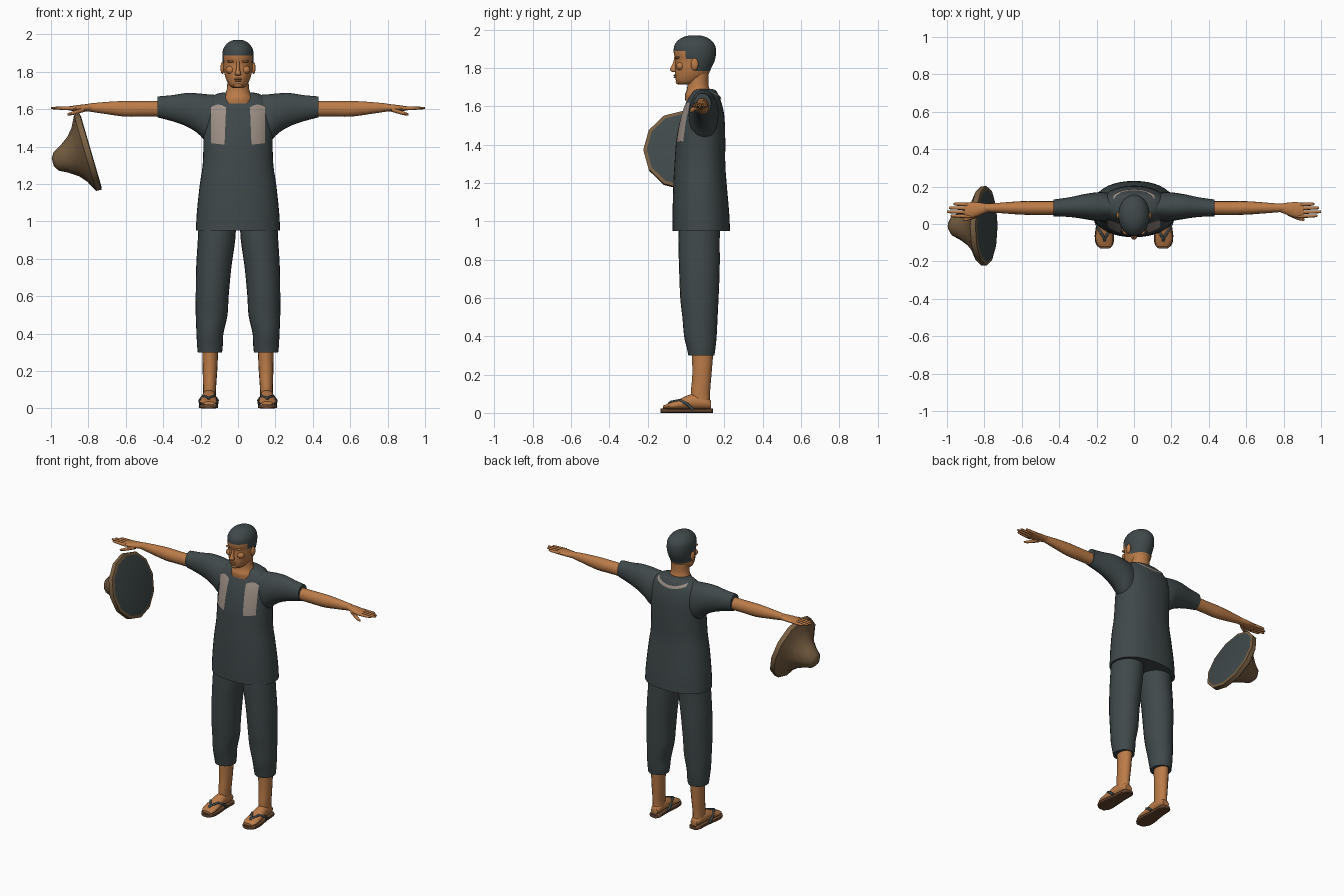
import bpy, bmesh, math
from mathutils import Vector
from mathutils.bvhtree import BVHTree

cube = bpy.data.objects.get("Cube")
if cube:
    bpy.data.objects.remove(cube)


def material(name, color):
    m = bpy.data.materials.new(name)
    m.use_nodes = True
    m.diffuse_color = (*color, 1)
    m.node_tree.nodes["Principled BSDF"].inputs["Base Color"].default_value = (*color, 1)
    return m


SLATE = material("slate_cloth", (0.05, 0.066, 0.068))
SKIN = material("warm_skin", (0.5, 0.2, 0.065))
PATCH = material("grey_patch", (0.34, 0.28, 0.24))
STRAW = material("brown_straw", (0.19, 0.115, 0.055))
LEATHER = material("sandal_leather", (0.13, 0.06, 0.028))


def finish(name, bm, mats, rule=None, angle=50):
    bmesh.ops.recalc_face_normals(bm, faces=bm.faces)
    mesh = bpy.data.meshes.new(name)
    for f in bm.faces:
        f.smooth = True
        if rule:
            f.material_index = rule(f.calc_center_median())
    bm.to_mesh(mesh)
    bm.free()
    for m in mats:
        mesh.materials.append(m)
    mesh.set_sharp_from_angle(angle=math.radians(angle))
    ob = bpy.data.objects.new(name, mesh)
    bpy.context.scene.collection.objects.link(ob)
    return ob


def resample(rings, steps):
    """Smooth interpolation through the given rings."""
    out = []
    last = len(rings) - 1
    for i in range(last):
        p0, p1, p2, p3 = (rings[min(max(k, 0), last)] for k in range(i - 1, i + 3))
        for s in range(steps):
            t = s / steps
            out.append([b + 0.5 * t * (c - a + t * (2*a - 5*b + 4*c - d + t * (3*(b - c) + d - a)))
                        for a, b, c, d in zip(p0, p1, p2, p3)])
    return out + [rings[-1]]


def loft(name, axis, rings, mats, n=24, steps=3, power=1.0, side=1, rule=None):
    """Rings are (position on axis, centre u, centre v, radius u, radius v)."""
    bm = bmesh.new()
    loops = []
    for a, cu, cv, ru, rv in resample(rings, steps):
        loop = []
        for k in range(n):
            c, s = math.cos(math.tau * k / n), math.sin(math.tau * k / n)
            u = cu + ru * math.copysign(abs(c) ** power, c)
            v = cv + rv * math.copysign(abs(s) ** power, s)
            x, y, z = {"X": (a, u, v), "Y": (u, a, v), "Z": (u, v, a)}[axis]
            loop.append(bm.verts.new((x * side, y, z)))
        loops.append(loop)
    for lo, hi in zip(loops, loops[1:]):
        for k in range(n):
            bm.faces.new((lo[k], lo[(k + 1) % n], hi[(k + 1) % n], hi[k]))
    bm.faces.new(loops[0])
    bm.faces.new(loops[-1])
    return finish(name, bm, mats, rule)


def upright(rings):
    """Turn (z, front, back, half width) into rings for a z loft."""
    return [(z, 0, (f + b) / 2, w, (b - f) / 2) for z, f, b, w in rings]


def ball(name, centre, size, mat):
    bm = bmesh.new()
    bmesh.ops.create_uvsphere(bm, u_segments=16, v_segments=10, radius=1)
    bmesh.ops.scale(bm, vec=size, verts=bm.verts)
    bmesh.ops.translate(bm, vec=centre, verts=bm.verts)
    return finish(name, bm, [mat])


def strap(name, points):
    cu = bpy.data.curves.new(name, "CURVE")
    cu.dimensions = "3D"
    cu.bevel_depth = 0.008
    cu.bevel_resolution = 2
    cu.use_fill_caps = True
    sp = cu.splines.new("POLY")
    sp.points.add(len(points) - 1)
    for p, co in zip(sp.points, points):
        p.co = (*co, 1)
    cu.materials.append(SLATE)
    bpy.context.scene.collection.objects.link(bpy.data.objects.new(name, cu))


# Shirt body
torso = loft("shirt_body", "Z", upright([
    (0.95, -.07, .23, .225), (1.05, -.07, .225, .22), (1.2, -.066, .212, .204),
    (1.3, -.06, .205, .189), (1.43, -.05, .205, .185), (1.55, -.025, .2, .188),
    (1.62, 0, .185, .178), (1.66, .02, .17, .15), (1.683, .035, .155, .11),
    (1.69, .05, .14, .07)]), [SLATE], n=40, power=.9)
shirt = [torso]

for side, tag in ((1, "left"), (-1, "right")):
    # Sleeve, arm and hand
    shirt.append(loft(tag + "_sleeve", "X", [
        (.43, .086, 1.612, .045, .056), (.35, .09, 1.605, .052, .07),
        (.28, .093, 1.598, .064, .088), (.22, .093, 1.58, .074, .105),
        (.17, .092, 1.555, .078, .125), (.1, .09, 1.545, .07, .13)], [SLATE], side=side))
    loft(tag + "_arm", "X", [
        (.36, .086, 1.602, .036, .042), (.5, .085, 1.602, .037, .041),
        (.6, .086, 1.602, .036, .042), (.7, .086, 1.606, .029, .033),
        (.8, .086, 1.609, .021, .021)], [SKIN], side=side, n=16)
    loft(tag + "_palm", "X", [
        (.78, .086, 1.609, .022, .021), (.83, .08, 1.607, .035, .018),
        (.87, .075, 1.605, .042, .015), (.905, .074, 1.604, .038, .011)],
        [SKIN], side=side, n=16)
    for i, tip in enumerate((.965, .99, 1.0, .98)):
        y = .104 - .021 * i
        loft(f"{tag}_finger_{i + 1}", "X", [
            (.88, y, 1.605, .01, .011), (.94, y + .002, 1.605, .009, .009),
            (tip - .006, y + .003, 1.606, .007, .006), (tip, y + .003, 1.606, .003, .003)],
            [SKIN], side=side, n=8)
    loft(tag + "_thumb", "X", [
        (.82, .06, 1.6, .014, .014), (.87, .036, 1.583, .012, .011),
        (.9, .026, 1.574, .009, .008), (.912, .024, 1.572, .004, .004)],
        [SKIN], side=side, n=8)

    # Trouser leg, shin, foot and sandal
    loft(tag + "_trouser_leg", "Z", [
        (.3, .15, .08, .065, .068), (.34, .15, .079, .069, .075), (.4, .15, .075, .072, .085),
        (.5, .141, .073, .085, .092), (.6, .138, .07, .088, .1), (.75, .13, .07, .094, .106),
        (.9, .115, .068, .1, .108), (1.0, .11, .07, .1, .108)], [SLATE], side=side)
    loft(tag + "_shin", "Z", [
        (.05, .152, .08, .034, .045), (.1, .152, .075, .034, .05), (.2, .15, .083, .039, .05),
        (.33, .148, .087, .043, .057)], [SKIN], side=side, n=16)
    loft(tag + "_foot", "Y", [
        (.13, .15, .042, .024, .022), (.1, .152, .052, .034, .034), (.03, .155, .058, .038, .04),
        (-.04, .158, .043, .045, .026), (-.09, .158, .034, .046, .016),
        (-.12, .155, .028, .032, .009)], [SKIN], side=side, n=16)
    loft(tag + "_sandal_sole", "Y", [
        (.14, .15, .011, .022, .011), (.12, .151, .011, .038, .011), (.04, .154, .011, .041, .011),
        (-.06, .158, .011, .052, .011), (-.11, .157, .011, .045, .011),
        (-.132, .155, .011, .022, .011)], [LEATHER], side=side, n=16, power=.4)
    for e in (-1, 1):
        x = .157
        strap(tag + ("_outer" if e > 0 else "_inner") + "_sandal_strap", [
            (side * x, -.09, .046), (side * x, -.078, .056), (side * (x + e * .03), -.03, .066),
            (side * (x + e * .047), .01, .043), (side * (x + e * .043), .035, .018)])

    # Ear and brow
    ball(tag + "_ear", (side * .083, .045, 1.82), (.011, .02, .032), SKIN)
    ball(tag + "_brow", (side * .034, -.044, 1.855), (.026, .014, .007), SKIN)
    ball(tag + "_cheek", (side * .04, -.03, 1.81), (.026, .022, .022), SKIN)


# Cloth patches laid on the shirt surface
trees = []
for ob in shirt:
    trees.append(BVHTree.FromPolygons([v.co for v in ob.data.vertices],
                                      [p.vertices[:] for p in ob.data.polygons]))


def patch(name, facing, place, nu, nv):
    """Thin sheet projected along y; place(u, v) gives x and z."""
    bm = bmesh.new()
    grid = []
    for i in range(nu + 1):
        row = []
        for j in range(nv + 1):
            x, z = place(i / nu, j / nv)
            hits = [t.ray_cast(Vector((x, facing, z)), Vector((0, -facing, 0)))[0] for t in trees]
            ys = [h.y * facing for h in hits if h]
            row.append(bm.verts.new((x, facing * (max(ys, default=0) + .005), z)))
        grid.append(row)
    for a, b in zip(grid, grid[1:]):
        for j in range(nv):
            bm.faces.new((a[j], a[j + 1], b[j + 1], b[j]))
    finish(name, bm, [PATCH])


for s, tag in ((1, "left"), (-1, "right")):
    patch(tag + "_chest_patch", -1, lambda u, v: (
        s * (.072 + .073 * u - .008 * v * (1 - u)),
        1.41 + .2 * v + .015 * v * math.sin(math.pi * u) + .008 * (1 - v) * u), 6, 14)
patch("back_collar_patch", 1, lambda u, v: (
    .22 * (u - .5), 1.632 + .018 * v + .028 * (2 * u - 1) ** 2), 16, 3)


# Neck and head, with cropped hair coloured by hairline
loft("neck", "Z", upright([
    (1.63, -.004, .13, .085), (1.66, -.006, .135, .08), (1.685, .004, .125, .067),
    (1.72, .008, .117, .058), (1.8, .01, .12, .056)]), [SKIN])


def hairline(c):
    limit = 1.892 if c.y < .0 else 1.85 if c.y < .05 else 1.78
    return 1 if c.z > limit else 0


loft("head", "Z", upright([
    (1.714, -.035, .03, .026), (1.728, -.05, .07, .046), (1.76, -.057, .112, .064),
    (1.8, -.057, .132, .075), (1.84, -.056, .15, .08), (1.88, -.064, .157, .084),
    (1.92, -.06, .151, .079), (1.95, -.035, .125, .06), (1.966, -.002, .092, .035),
    (1.971, .03, .06, .012)]), [SKIN, SLATE], n=40, steps=5, rule=hairline)
loft("nose", "Z", [
    (1.779, 0, -.06, .012, .01), (1.787, 0, -.066, .017, .017), (1.8, 0, -.065, .013, .016),
    (1.83, 0, -.057, .008, .01), (1.855, 0, -.054, .008, .008)], [SKIN], n=12)
ball("upper_lip", (0, -.056, 1.762), (.023, .009, .005), SKIN)
ball("lower_lip", (0, -.055, 1.752), (.02, .009, .005), SKIN)
ball("chin", (0, -.038, 1.728), (.024, .016, .014), SKIN)


# Conical hat hanging from the right hand, with a dark underside
bm = bmesh.new()
sides = 12
turn = Vector((0, 0, 1)).rotation_difference(Vector((-.96, 0, -.28)))
origin = Vector((-.785, -.01, 1.375))
profile = [(.195, 0), (.213, .004), (.211, .034), (.15, .066), (.11, .1), (.075, .15),
           (.052, .195), (.02, .214)]
loops = [[bm.verts.new(origin + turn @ Vector((r * math.cos(math.tau * k / sides),
                                               r * math.sin(math.tau * k / sides), h)))
          for k in range(sides)] for r, h in profile]
for lo, hi in zip(loops, loops[1:]):
    for k in range(sides):
        bm.faces.new((lo[k], lo[(k + 1) % sides], hi[(k + 1) % sides], hi[k]))
bm.faces.new(loops[0])
bm.faces.new(loops[-1])
finish("hat", bm, [STRAW, SLATE], lambda c: 1 if (c - origin).length < .01 else 0)
